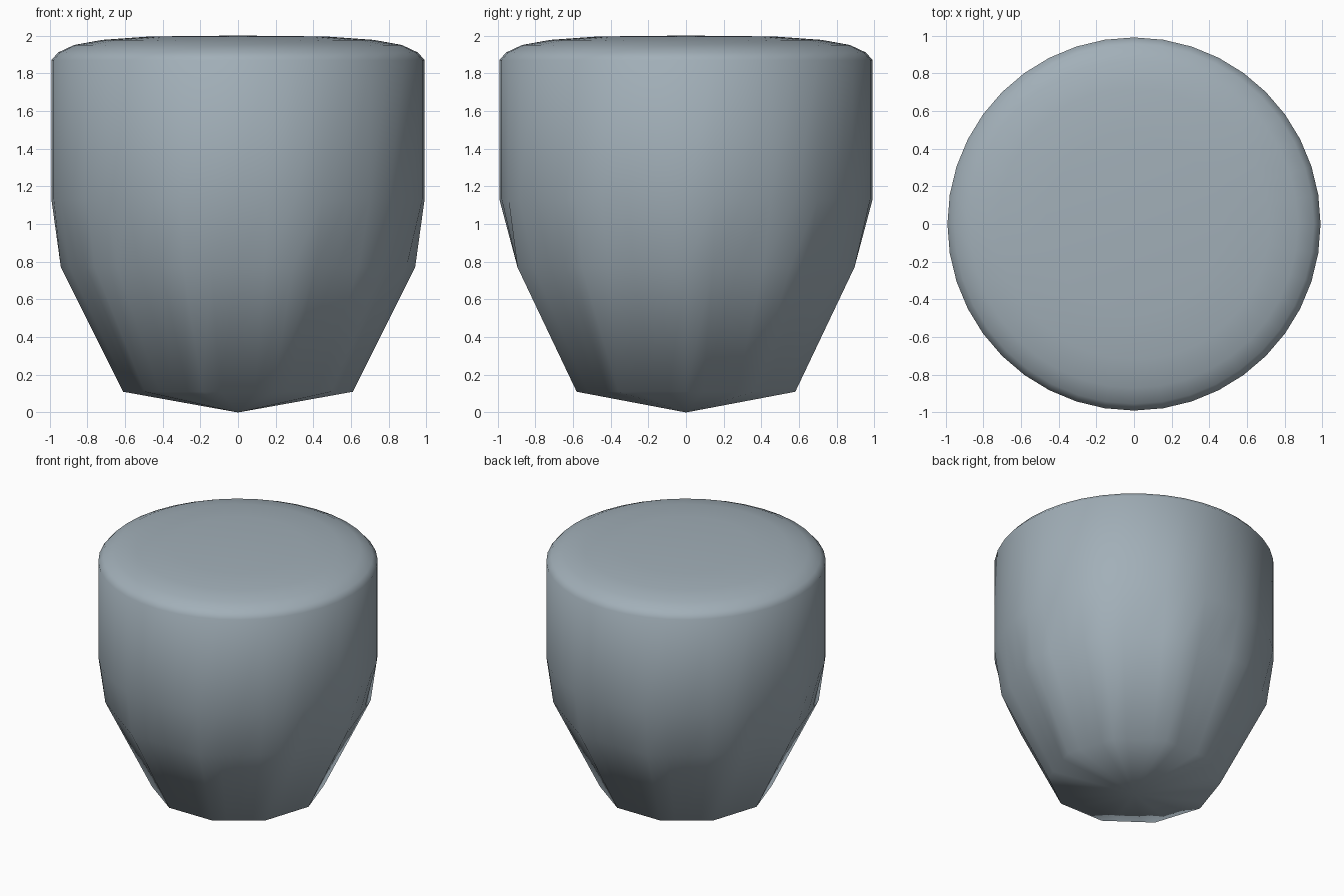
import bpy, bmesh, math

if "Cube" in bpy.data.objects:
    bpy.data.objects.remove(bpy.data.objects["Cube"])

SEG = 40      # sides of the round upper body
FACETS = 10   # flat facets of the tapered base

def radius(angle, r, faceted):
    # distance to a circle, or to a ten-sided polygon with corner radius r
    if not faceted:
        return r
    step = 2 * math.pi / FACETS
    a = (angle + 1e-9) % step - step / 2
    return r * math.cos(step / 2) / math.cos(a)

# profile rings: radius, height, faceted
rings = [
    (0.61, 0.11, True), (0.94, 0.77, True),
    (0.99, 1.13, False), (0.99, 1.87, False),
    (0.955, 1.91, False), (0.87, 1.95, False),
    (0.72, 1.977, False), (0.47, 1.995, False),
]

bm = bmesh.new()
loops = []
for r, z, faceted in rings:
    loop = []
    for i in range(SEG):
        a = 2 * math.pi * i / SEG
        d = radius(a, r, faceted)
        loop.append(bm.verts.new((d * math.cos(a), d * math.sin(a), z)))
    loops.append(loop)

# side walls and domed edge
for lo, hi in zip(loops, loops[1:]):
    for i in range(SEG):
        j = (i + 1) % SEG
        bm.faces.new((lo[i], lo[j], hi[j], hi[i]))

# shallow pointed underside and domed top
tip = bm.verts.new((0, 0, 0))
crown = bm.verts.new((0, 0, 2))
for i in range(SEG):
    j = (i + 1) % SEG
    bm.faces.new((tip, loops[0][j], loops[0][i]))
    bm.faces.new((crown, loops[-1][i], loops[-1][j]))

bmesh.ops.recalc_face_normals(bm, faces=bm.faces[:])
for f in bm.faces:
    f.smooth = True

mesh = bpy.data.meshes.new("faceted_body")
bm.to_mesh(mesh)
bm.free()

mat = bpy.data.materials.new("blue grey")
mat.diffuse_color = (0.36, 0.43, 0.48, 1)
mat.use_nodes = True
mat.node_tree.nodes["Principled BSDF"].inputs["Base Color"].default_value = mat.diffuse_color
mesh.materials.append(mat)
body = bpy.data.objects.new("faceted_body", mesh)
bpy.context.collection.objects.link(body)
